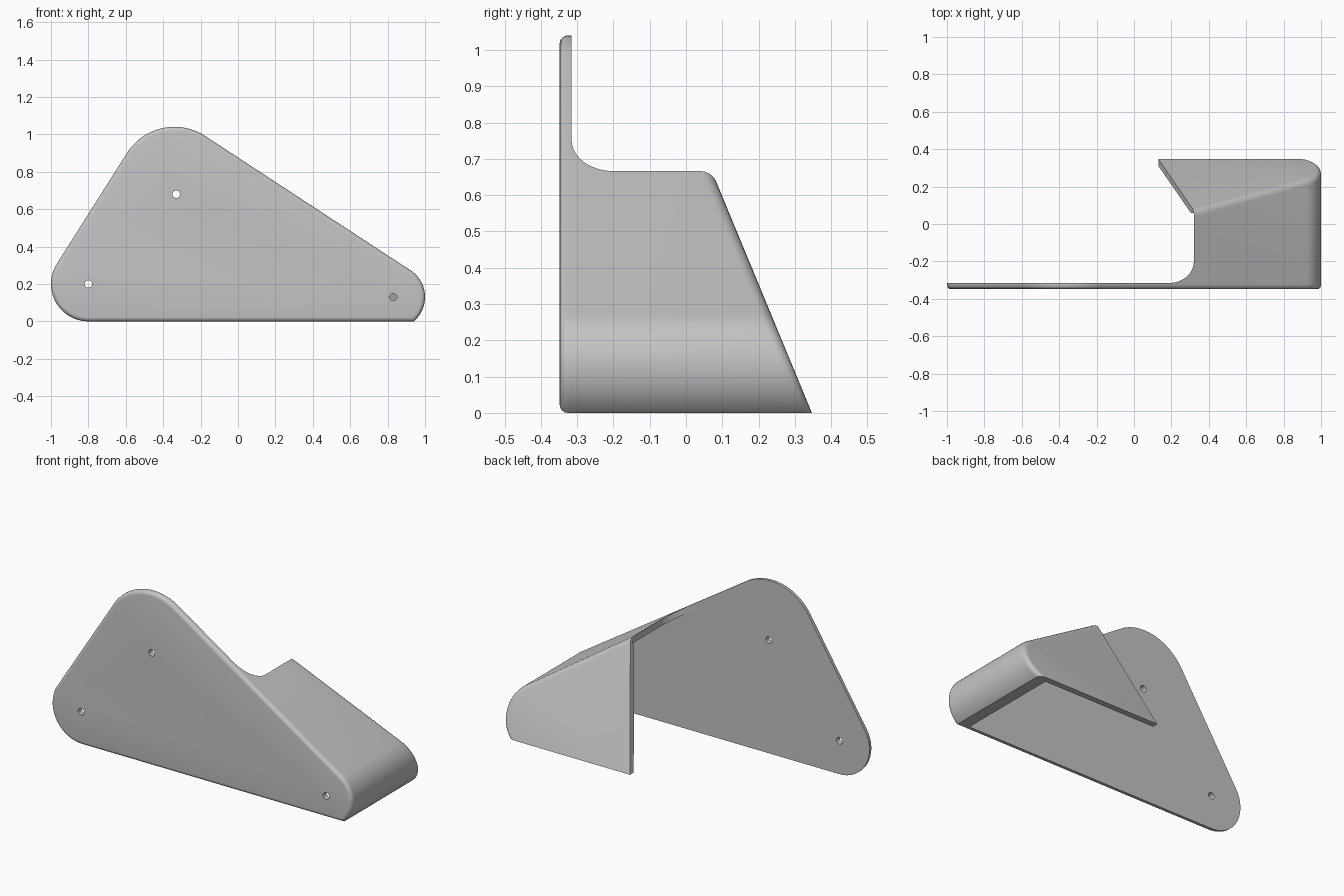
import bpy, bmesh
from math import radians, cos, sin, hypot, atan2, degrees
from mathutils import Vector

cube = bpy.data.objects.get("Cube")
if cube:
    bpy.data.objects.remove(cube)

FRONT, THICK = -0.348, 0.033
BACK = FRONT + THICK              # rear face of the plate
LEFT, TOP, RIGHT = (-0.8, 0.2, 0.2), (-0.34, 0.74, 0.3), (0.83, 0.13, 0.17)  # corner x, z, radius
LEAN = 0.414                      # flap run per unit of height

grey = bpy.data.materials.new("light_grey")
grey.use_nodes = True
grey.diffuse_color = (0.55, 0.55, 0.55, 1)
grey.node_tree.nodes["Principled BSDF"].inputs["Base Color"].default_value = (0.55, 0.55, 0.55, 1)


def tangent_angle(a, b):
    """Angle of the outward normal of the line running clockwise from circle a to b."""
    dx, dz = b[0] - a[0], b[1] - a[1]
    return degrees(atan2(dz, dx) + 1.5707963 - atan2(b[2] - a[2], hypot(dx, dz)) * -1)


def arc(x, z, r, start, end, steps=24):
    angles = [radians(start + (end - start) * i / steps) for i in range(steps + 1)]
    return [(x + r * cos(a), z + r * sin(a)) for a in angles]


def prism(points, axis, low, high):
    """Extrude a flat polygon along y or z."""
    place = (lambda p, h: (p[0], h, p[1])) if axis == "y" else (lambda p, h: (p[0], p[1], h))
    bm = bmesh.new()
    rings = [[bm.verts.new(place(p, h)) for p in points] for h in (low, high)]
    for ring in rings:
        bm.faces.new(ring)
    n = len(points)
    for i in range(n):
        j = (i + 1) % n
        bm.faces.new((rings[0][i], rings[0][j], rings[1][j], rings[1][i]))
    bmesh.ops.recalc_face_normals(bm, faces=bm.faces)
    return bm


def trim(bm, point, normal):
    """Slice off what lies beyond a plane and cap the opening."""
    geom = bm.verts[:] + bm.edges[:] + bm.faces[:]
    cut = bmesh.ops.bisect_plane(bm, geom=geom, plane_co=point, plane_no=normal, clear_outer=True)
    edges = [e for e in cut["geom_cut"] if isinstance(e, bmesh.types.BMEdge)]
    bmesh.ops.contextual_create(bm, geom=edges)
    bmesh.ops.recalc_face_normals(bm, faces=bm.faces)


def round_edges(bm, on_plane, radius):
    edges = [e for e in bm.edges if all(on_plane(v.co) for v in e.verts)]
    bmesh.ops.bevel(bm, geom=edges, offset=radius, segments=5, profile=0.5,
                    affect='EDGES', clamp_overlap=False)


def make(name, bm):
    mesh = bpy.data.meshes.new(name)
    bm.to_mesh(mesh)
    bm.free()
    mesh.materials.append(grey)
    obj = bpy.data.objects.new(name, mesh)
    bpy.context.collection.objects.link(obj)
    return obj


def finish(obj, cutters):
    """Subtract the cutters, then smooth the rounded faces."""
    bpy.ops.object.select_all(action='DESELECT')
    bpy.context.view_layer.objects.active = obj
    obj.select_set(True)
    for bm in cutters:
        cutter = make("cutter", bm)
        cutter.hide_render = True
        mod = obj.modifiers.new("cut", 'BOOLEAN')
        mod.operation, mod.solver, mod.object = 'DIFFERENCE', 'EXACT', cutter
        bpy.ops.object.modifier_apply(modifier=mod.name)
        bpy.data.objects.remove(cutter)
    bpy.ops.object.shade_smooth_by_angle(angle=radians(32))


rise, slope = tangent_angle(LEFT, TOP), tangent_angle(TOP, RIGHT)

# Rounded triangular plate with a softened front rim and three screw holes
foot = -degrees(atan2(RIGHT[1], (RIGHT[2] ** 2 - RIGHT[1] ** 2) ** 0.5))
outline = arc(*LEFT, 270, rise) + arc(*TOP, rise, slope) + arc(*RIGHT, slope, foot)
bm = prism(outline, "y", FRONT, BACK)
round_edges(bm, lambda co: abs(co.y - FRONT) < 1e-5, 0.022)
holes = [prism(arc(x, z, 0.02, 0, 345, 23), "y", FRONT - 0.1, BACK + 0.1)
         for x, z in ((-0.8, 0.2), (-0.33, 0.68), (0.83, 0.13))]
finish(make("mounting_plate", bm), holes)


# Hood: flange along the sloping edge, bent into a leaning rear flap
def hood_block(inset, reach, front):
    x, z, r = RIGHT
    n = Vector((cos(radians(slope)), sin(radians(slope))))
    start = Vector((x, z)) + n * (r - inset) - Vector((n.y, -n.x)) * reach
    curve = arc(x, z, r - inset, slope, -85, 36)
    points = [tuple(start)] + curve + [(curve[-1][0], -0.2 - inset), (start.x - 0.2, -0.2 - inset)]
    block = prism(points, "y", front, 0.8)
    normal = Vector((0, 1, LEAN)).normalized()
    base = Vector((0, 0.347, 0)) - normal * inset
    trim(block, base, normal)
    return block, lambda co: abs((co - base).dot(normal)) < 1e-4


bm, on_flap = hood_block(0, 1.0, BACK)
round_edges(bm, on_flap, 0.028)
trim(bm, (0, 0, 0), (0, 0, -1))
cavity, _ = hood_block(THICK, 1.4, BACK - 0.1)

# Flange end with its fillet against the plate, then the slanted flap end
fillet = [(0.19 + 0.13 * sin(a), BACK + 0.115 * (1 - cos(a)))
          for a in (radians(90 * i / 12) for i in range(13))]
flange_cut = prism([(-0.6, BACK - 0.1), (0.19, BACK - 0.1)] + fillet + [(0.32, 0.06), (-0.6, 0.06)],
                   "z", -0.5, 1.6)
flap_cut = prism([(-0.7, -0.4), (0.13 - 0.4 * 0.286, -0.4), (0.13 + 1.5 * 0.286, 1.5), (-0.7, 1.5)],
                 "y", 0.0, 1.0)
finish(make("folded_hood", bm), [cavity, flange_cut, flap_cut])
